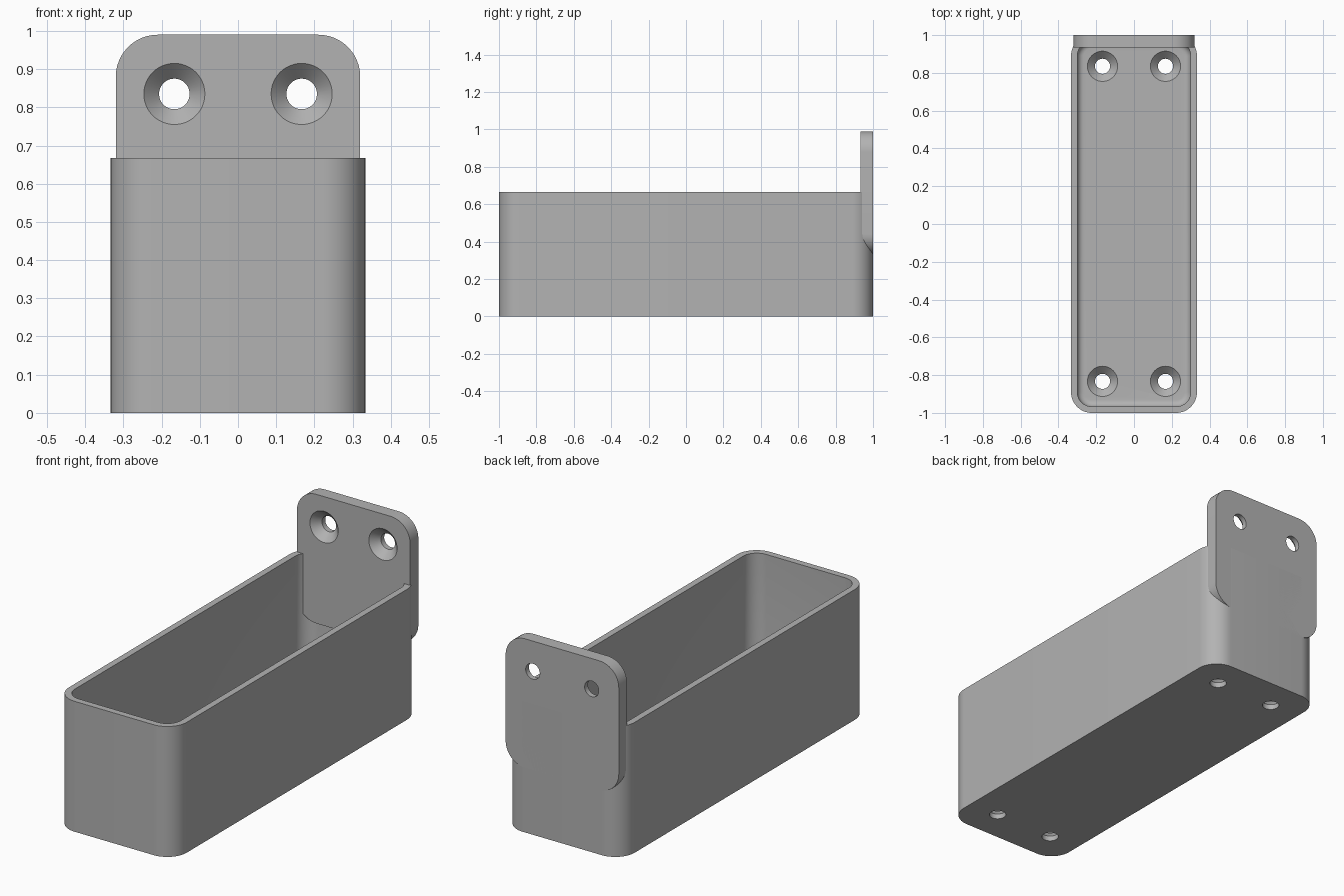
import bpy
import bmesh
import math
from mathutils import Matrix

cube = bpy.data.objects.get("Cube")
if cube:
    bpy.data.objects.remove(cube, do_unlink=True)

grey = bpy.data.materials.new("grey_plastic")
grey.use_nodes = True
COLOUR = (0.45, 0.45, 0.45, 1)
grey.diffuse_color = COLOUR
grey.node_tree.nodes["Principled BSDF"].inputs["Base Color"].default_value = COLOUR

SIDE = 1 / 3          # half width of the tray
WALL = 1 / 30
THICK = 2 * WALL      # floor and mounting plate thickness
RADIUS = 0.11
HEIGHT = 2 / 3


def rounded_rect(hx, hy, r, segs=12):
    """Outline of a rounded rectangle, counter-clockwise."""
    points = []
    for quarter, (sx, sy) in enumerate([(1, 1), (-1, 1), (-1, -1), (1, -1)]):
        for i in range(segs + 1):
            a = math.pi / 2 * (quarter + i / segs)
            points.append((sx * (hx - r) + r * math.cos(a),
                           sy * (hy - r) + r * math.sin(a)))
    return points


def circle(r, segs=48):
    return [(r * math.cos(2 * math.pi * i / segs),
             r * math.sin(2 * math.pi * i / segs)) for i in range(segs)]


def loft(name, layers, matrix=Matrix()):
    """Closed solid through a stack of (outline, height) layers."""
    bm = bmesh.new()
    rings = [[bm.verts.new((x, y, z)) for x, y in outline] for outline, z in layers]
    for low, high in zip(rings, rings[1:]):
        for i in range(len(low)):
            j = (i + 1) % len(low)
            bm.faces.new((low[i], low[j], high[j], high[i]))
    bm.faces.new(rings[0][::-1])
    bm.faces.new(rings[-1])
    bm.transform(matrix)
    bmesh.ops.recalc_face_normals(bm, faces=bm.faces)
    mesh = bpy.data.meshes.new(name)
    bm.to_mesh(mesh)
    bm.free()
    mesh.materials.append(grey)
    obj = bpy.data.objects.new(name, mesh)
    bpy.context.collection.objects.link(obj)
    return obj


def cut(target, cutter):
    mod = target.modifiers.new(cutter.name, 'BOOLEAN')
    mod.operation = 'DIFFERENCE'
    mod.solver = 'EXACT'
    mod.object = cutter
    bpy.context.view_layer.objects.active = target
    bpy.ops.object.modifier_apply(modifier=mod.name)
    bpy.data.objects.remove(cutter, do_unlink=True)


def countersink(target, matrix):
    """Screw hole with its wide end at the local height THICK."""
    small, wide = 0.04, 0.08
    flare = wide - small
    layers = [(circle(small), -0.05), (circle(small), THICK - flare),
              (circle(wide), THICK), (circle(wide), THICK + 0.02)]
    cut(target, loft("screw_hole_cutter", layers, matrix))


# Open tray with a filleted floor
tray = loft("tray", [(rounded_rect(SIDE, 1, RADIUS), 0),
                     (rounded_rect(SIDE, 1, RADIUS), HEIGHT)])
fillet = 0.035
layers = []
for step in range(7):
    a = math.pi / 2 * step / 6
    inset = WALL + fillet * (1 - math.sin(a))
    layers.append((rounded_rect(SIDE - inset, 1 - inset, RADIUS - inset),
                   THICK + fillet * (1 - math.cos(a))))
layers.append((rounded_rect(SIDE - WALL, 1 - WALL, RADIUS - WALL), HEIGHT + 0.1))
cut(tray, loft("cavity_cutter", layers))

# Upright mounting plate at the back, countersunk towards the front
upright = Matrix.Translation((0, 1, 0)) @ Matrix.Rotation(math.pi / 2, 4, 'X')
shape = rounded_rect(0.32, 0.33, RADIUS)
plate = loft("mounting_plate", [(shape, 0), (shape, THICK)],
             upright @ Matrix.Translation((0, 0.66, 0)))

# Screw holes in the plate and in the tray floor
for x in (-1 / 6, 1 / 6):
    countersink(plate, upright @ Matrix.Translation((x, 0.835, 0)))
    for y in (-0.833, 0.835):
        countersink(tray, Matrix.Translation((x, y, 0)))

# Smooth curved walls, crisp edges
for obj in (tray, plate):
    bpy.ops.object.select_all(action='DESELECT')
    obj.select_set(True)
    bpy.context.view_layer.objects.active = obj
    bpy.ops.object.shade_smooth_by_angle(angle=math.radians(30))
